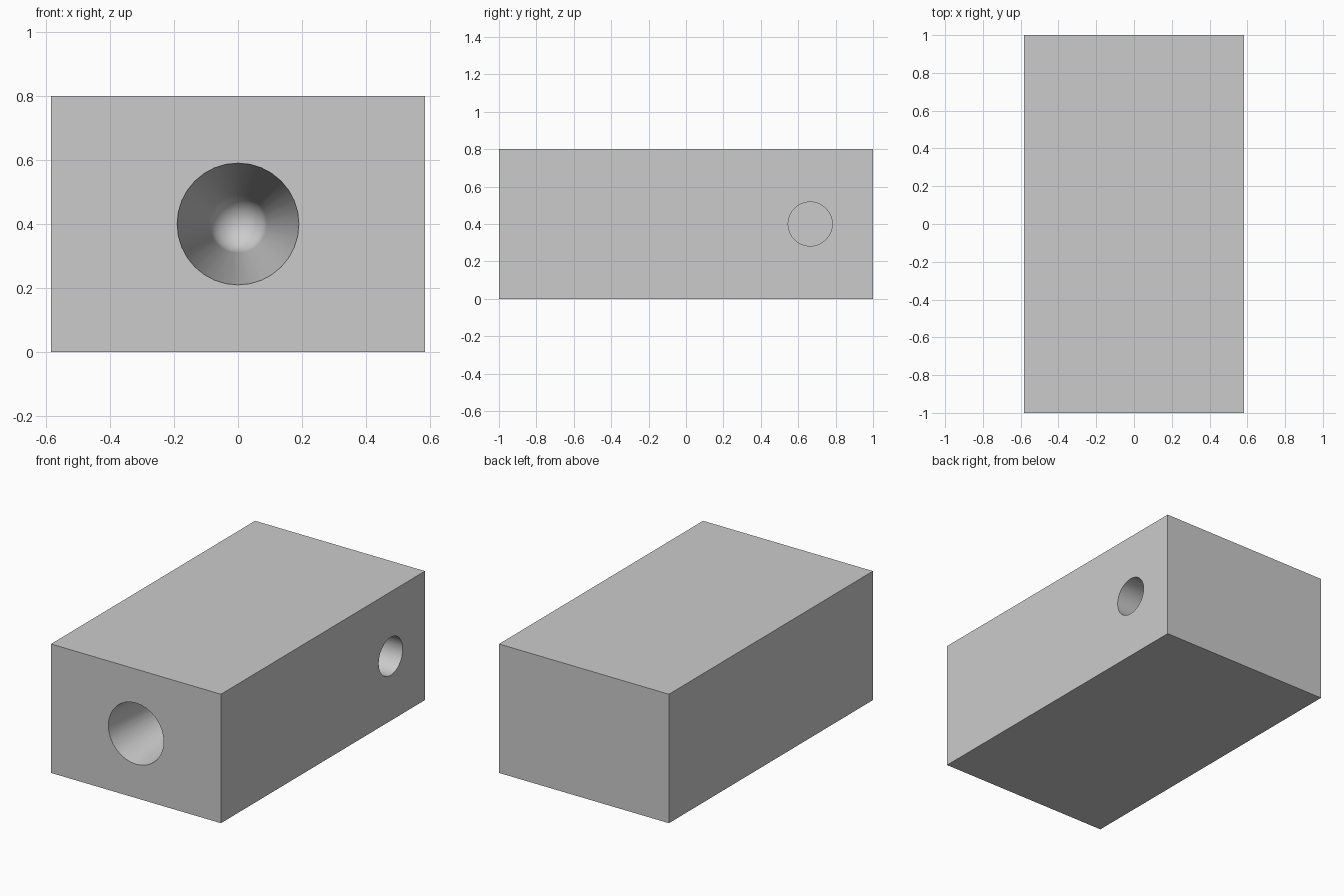
import bpy, bmesh, math
from mathutils import Matrix

if "Cube" in bpy.data.objects:
    bpy.data.objects.remove(bpy.data.objects["Cube"])

SEG = 32


def lathe(name, profile, matrix):
    """Closed solid turned around local z from (radius, height) points."""
    bm = bmesh.new()
    rings = []
    for r, h in profile:
        if r == 0:
            rings.append([bm.verts.new((0, 0, h))] * SEG)
        else:
            rings.append([bm.verts.new((r * math.cos(2 * math.pi * i / SEG),
                                        r * math.sin(2 * math.pi * i / SEG), h))
                          for i in range(SEG)])
    for a, b in zip(rings, rings[1:]):
        for i in range(SEG):
            j = (i + 1) % SEG
            bm.faces.new(list(dict.fromkeys((a[i], a[j], b[j], b[i]))))
    bm.faces.new(rings[0][::-1])
    if profile[-1][0] > 0:
        bm.faces.new(rings[-1])
    bmesh.ops.transform(bm, matrix=matrix, verts=bm.verts)
    bmesh.ops.recalc_face_normals(bm, faces=bm.faces)
    mesh = bpy.data.meshes.new(name)
    bm.to_mesh(mesh)
    bm.free()
    obj = bpy.data.objects.new(name, mesh)
    bpy.context.collection.objects.link(obj)
    obj.hide_render = True
    return obj


# Solid block
bpy.ops.mesh.primitive_cube_add(size=1, location=(0, 0, 0.4))
block = bpy.context.object
block.name = "block"
block.scale = (1.166, 2, 0.8)
bpy.ops.object.transform_apply(location=True, rotation=False, scale=True)

# Tapered front socket with a rounded bottom, running along +y
depth, tip, slope = 0.8, 0.09, 0.1 / 0.8
socket = [(0.19 + 0.05 * slope, -0.05), (0.19, 0), (tip, depth)]
for k in range(1, 6):
    a = math.pi / 2 * k / 6
    socket.append((tip * math.cos(a), depth + tip * math.sin(a)))
socket.append((0, depth + tip))
front_cut = lathe("front_socket_cutter", socket,
                  Matrix.Translation((0, -1, 0.4)) @ Matrix.Rotation(-math.pi / 2, 4, 'X'))

# Flat-bottomed round hole in the right side, running along -x
side_cut = lathe("side_hole_cutter", [(0.118, -0.05), (0.118, 0.4)],
                 Matrix.Translation((0.583, 0.664, 0.4)) @ Matrix.Rotation(-math.pi / 2, 4, 'Y'))

# Cut both holes
bpy.context.view_layer.objects.active = block
for cutter in (front_cut, side_cut):
    mod = block.modifiers.new("hole", 'BOOLEAN')
    mod.operation = 'DIFFERENCE'
    mod.solver = 'EXACT'
    mod.object = cutter
    bpy.ops.object.modifier_apply(modifier=mod.name)
for cutter in (front_cut, side_cut):
    bpy.data.objects.remove(cutter, do_unlink=True)

block.select_set(True)
bpy.ops.object.shade_smooth_by_angle(angle=math.radians(30))
